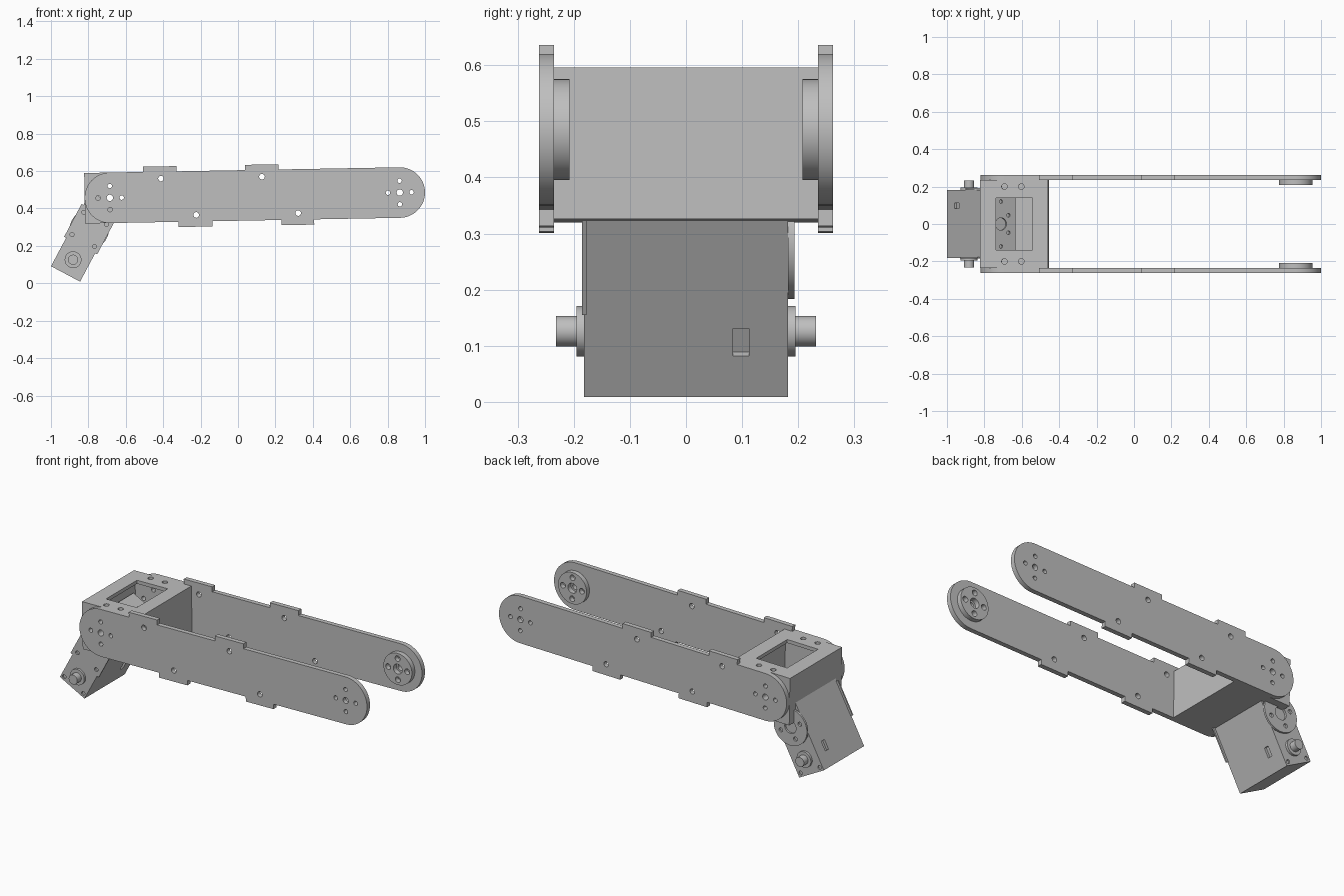
import bpy, bmesh, math
from mathutils import Matrix, Vector

if "Cube" in bpy.data.objects:
    bpy.data.objects.remove(bpy.data.objects["Cube"], do_unlink=True)

grey = bpy.data.materials.new("satin grey")
grey.use_nodes = True
grey.diffuse_color = (0.52, 0.52, 0.52, 1)
grey.node_tree.nodes["Principled BSDF"].inputs["Base Color"].default_value = (0.52, 0.52, 0.52, 1)

# Orientation of a flat profile: columns are profile right, profile up, thickness
AXES = {
    "XY": Matrix(((1, 0, 0), (0, 1, 0), (0, 0, 1))),
    "XZ": Matrix(((1, 0, 0), (0, 0, -1), (0, 1, 0))),
    "YZ": Matrix(((0, 0, 1), (1, 0, 0), (0, 1, 0))),
}
NORMAL = {"XY": Vector((0, 0, 1)), "XZ": Vector((0, 1, 0)), "YZ": Vector((1, 0, 0))}


def circle(x, y, r, n=32):
    return [(x + r * math.cos(math.tau * i / n), y + r * math.sin(math.tau * i / n)) for i in range(n)]


def rect(x0, x1, y0, y1):
    return [(x0, y0), (x1, y0), (x1, y1), (x0, y1)]


def plate(name, outline, holes, d0, d1, plane, frame):
    """Extrude an outline with holes between depths d0 and d1 across a plane."""
    curve = bpy.data.curves.new(name, "CURVE")
    curve.dimensions = "2D"
    curve.fill_mode = "BOTH"
    curve.extrude = abs(d1 - d0) / 2
    for loop in [outline] + holes:
        sp = curve.splines.new("POLY")
        sp.points.add(len(loop) - 1)
        for p, (x, y) in zip(sp.points, loop):
            p.co = (x, y, 0, 1)
        sp.use_cyclic_u = True
    temp = bpy.data.objects.new("temp", curve)
    bpy.context.collection.objects.link(temp)
    dg = bpy.context.evaluated_depsgraph_get()
    mesh = bpy.data.meshes.new_from_object(temp.evaluated_get(dg))
    bpy.data.objects.remove(temp, do_unlink=True)
    bpy.data.curves.remove(curve)

    bm = bmesh.new()
    bm.from_mesh(mesh)
    bmesh.ops.remove_doubles(bm, verts=bm.verts, dist=1e-5)
    bmesh.ops.recalc_face_normals(bm, faces=bm.faces)
    bm.transform(Matrix.Translation(NORMAL[plane] * (d0 + d1) / 2) @ AXES[plane].to_4x4())
    bm.to_mesh(mesh)
    bm.free()
    mesh.name = name
    mesh.materials.clear()
    mesh.materials.append(grey)
    obj = bpy.data.objects.new(name, mesh)
    obj.matrix_world = frame
    bpy.context.collection.objects.link(obj)
    bpy.ops.object.select_all(action="DESELECT")
    obj.select_set(True)
    bpy.context.view_layer.objects.active = obj
    bpy.ops.object.shade_smooth_by_angle(angle=math.radians(30))
    return obj


def bolt_pattern(x, y, dist, r_mid, r_bolt):
    spots = [(dist, 0), (-dist, 0), (0, dist), (0, -dist)]
    return [circle(x, y, r_mid)] + [circle(x + a, y + b, r_bolt, 20) for a, b in spots]


# Arm frame sits on the rear joint; servo frame on the bottom end of the servo
arm = Matrix.Translation((-0.685, 0, 0.457)) @ Matrix.Rotation(math.radians(-1.04), 4, "Y")
servo = Matrix.Translation((-0.922, 0, 0.05)) @ Matrix.Rotation(math.radians(28), 4, "Y")

# Arm outline: rounded ends with small tabs along both edges
L, R, TAB = 1.55, 0.135, 0.163


def end_arc(cx, start):
    return [(cx + R * math.cos(start + math.pi * i / 32), R * math.sin(start + math.pi * i / 32))
            for i in range(33)]


def tabs(spans, z, z_tab):
    return [p for a, b in spans for p in ((a, z), (a, z_tab), (b, z_tab), (b, z))]


arm_outline = (end_arc(L, -math.pi / 2)
               + tabs([(0.905, 0.725), (0.36, 0.18)], R, TAB)
               + end_arc(0, math.pi / 2)
               + tabs([(0.365, 0.545), (0.915, 1.09)], -R, -TAB))
arm_holes = (bolt_pattern(0, 0, 0.063, 0.017, 0.012) + bolt_pattern(L, 0, 0.063, 0.017, 0.012)
             + [circle(x, z, 0.015, 20) for x, z in
                ((0.275, 0.098), (0.815, 0.098), (0.46, -0.1), (1.005, -0.1))])

for side, label in ((-1, "right"), (1, "left")):
    plate(label + "_arm", arm_outline, arm_holes, side * 0.235, side * 0.262, "XZ", arm)
    plate(label + "_arm_horn", circle(L, 0, 0.09, 48),
          bolt_pattern(L, 0, 0.06, 0.028, 0.016), side * 0.208, side * 0.235, "XZ", arm)
    plate(label + "_bracket_cheek", rect(-0.135, 0.228, -0.135, 0.135),
          bolt_pattern(0, 0, 0.063, 0.017, 0.012), side * 0.215, side * 0.235, "XZ", arm)

# Hollow bracket between the arms, with a window in its top
plate("bracket_top", rect(-0.135, 0.228, -0.235, 0.235),
      [rect(-0.05, 0.145, -0.14, 0.14)]
      + [circle(x, y, 0.015, 20) for x in (-0.005, 0.085) for y in (-0.2, 0.2)],
      0.115, 0.135, "XY", arm)
plate("bracket_bottom", rect(-0.135, 0.228, -0.235, 0.235), [], -0.135, -0.115, "XY", arm)
plate("bracket_rear_wall", rect(-0.235, 0.235, -0.135, 0.135), [], -0.135, -0.115, "YZ", arm)
plate("bracket_front_wall", rect(-0.235, 0.235, -0.135, 0.135), [], 0.208, 0.228, "YZ", arm)

# Servo: a core covered with skins that carry the screw holes and slots
W, H = 0.088, 0.45
plate("servo_core", rect(-0.074, 0.074, 0, H - 0.01), [], -0.174, 0.174, "XZ", servo)
screws = [circle(x, z, 0.011, 20) for x in (-0.068, 0.068) for z in (0.021, 0.202, 0.337)]
for side, label in ((-1, "right"), (1, "left")):
    plate(label + "_servo_cover", rect(-W, W, 0, H), screws, side * 0.174, side * 0.182, "XZ", servo)
    plate(label + "_shaft_collar", circle(0, 0.086, 0.045), [circle(0, 0.086, 0.027)],
          side * 0.182, side * 0.195, "XZ", servo)
    plate(label + "_shaft", circle(0, 0.086, 0.027), [], side * 0.182, side * 0.232, "XZ", servo)
for side, label in ((-1, "rear"), (1, "front")):
    plate(label + "_servo_skin", rect(-0.174, 0.174, 0, H),
          [rect(0.084, 0.112, 0.083, 0.138)], side * 0.074, side * W, "YZ", servo)
plate("servo_end_cap", rect(-0.074, 0.074, -0.174, 0.174),
      [circle(0, 0, 0.033)] + [circle(x, y, 0.01, 20) for x, y in
                               ((0, 0.12), (0, -0.12), (0.045, 0.047), (0.045, -0.047))],
      H - 0.01, H, "XY", servo)

# Thin flange on one side of the servo and round horn on the other
plate("servo_flange", rect(-0.1, 0.1, 0.172, 0.37), screws[1:3] + screws[4:6],
      -0.185, -0.177, "XZ", servo)
plate("servo_horn", circle(0, 0.27, 0.105, 48), bolt_pattern(0, 0.27, 0.068, 0.036, 0.012),
      0.182, 0.193, "XZ", servo)
